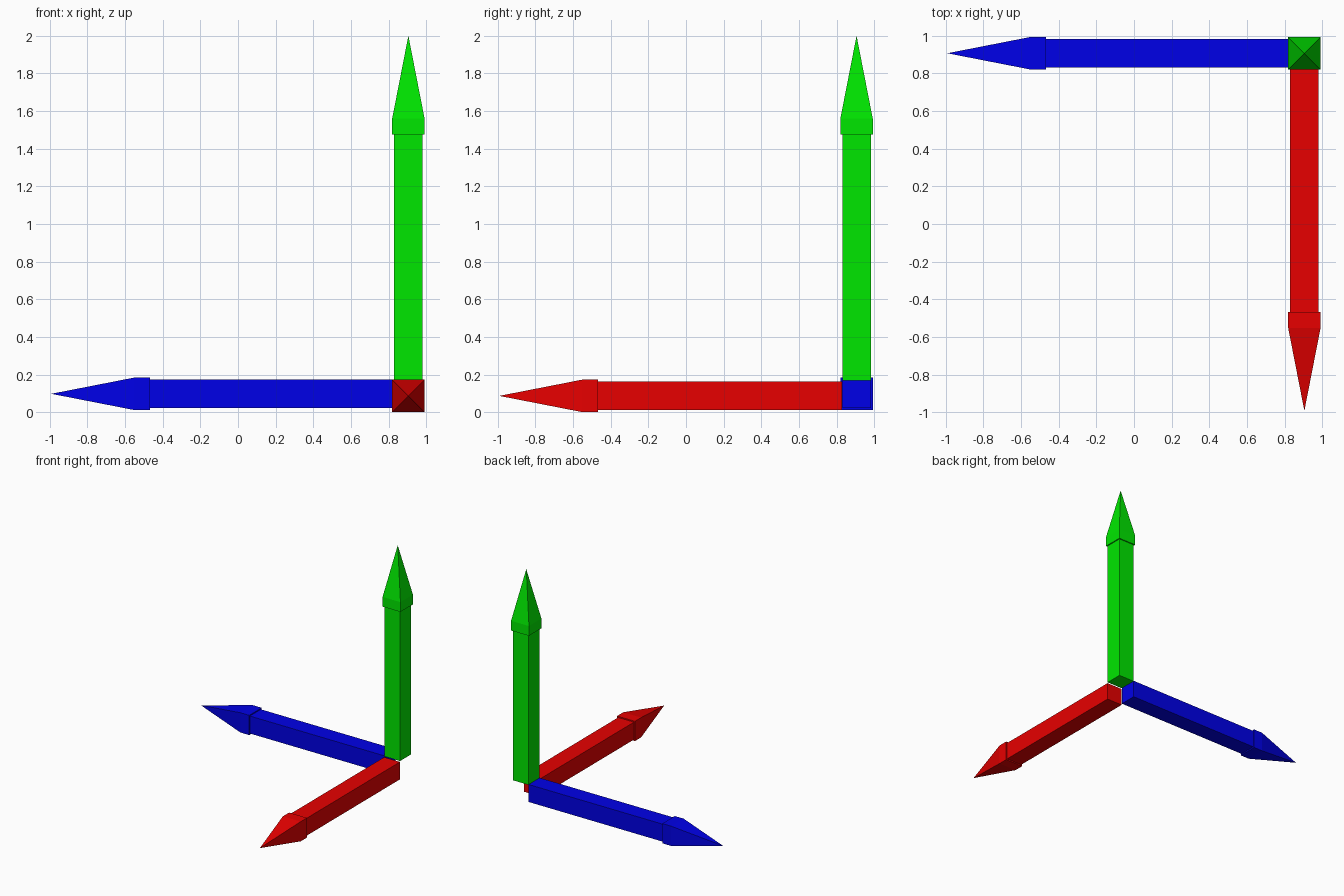
import bpy, bmesh
from mathutils import Vector

if "Cube" in bpy.data.objects:
    bpy.data.objects.remove(bpy.data.objects["Cube"])

SHAFT, HEAD = 0.076, 0.086   # half widths


def material(name, rgb):
    m = bpy.data.materials.new(name)
    m.diffuse_color = (*rgb, 1.0)
    m.use_nodes = True
    m.node_tree.nodes["Principled BSDF"].inputs["Base Color"].default_value = m.diffuse_color
    return m


def square_sweep(name, start, direction, stations, mat):
    """Square section lofted along a direction; a zero half width makes a point."""
    d = Vector(direction)
    u = Vector((d.y, d.z, d.x))
    v = d.cross(u)
    bm = bmesh.new()
    rings = []
    for dist, half in stations:
        c = Vector(start) + d * dist
        if half == 0:
            rings.append([bm.verts.new(c)])
        else:
            rings.append([bm.verts.new(c + u * a * half + v * b * half)
                          for a, b in ((-1, -1), (1, -1), (1, 1), (-1, 1))])
    bm.faces.new(rings[0][::-1])
    for lo, hi in zip(rings, rings[1:]):
        for i in range(4):
            j = (i + 1) % 4
            if len(hi) == 1:
                bm.faces.new((lo[i], lo[j], hi[0]))
            else:
                bm.faces.new((lo[i], lo[j], hi[j], hi[i]))
    if len(rings[-1]) == 4:
        bm.faces.new(rings[-1])
    bmesh.ops.recalc_face_normals(bm, faces=bm.faces)
    me = bpy.data.meshes.new(name)
    bm.to_mesh(me)
    bm.free()
    me.materials.append(mat)
    ob = bpy.data.objects.new(name, me)
    bpy.context.collection.objects.link(ob)


def arrow(name, start, direction, length, mat):
    neck, shoulder = length - 0.525, length - 0.44
    square_sweep(name + "_shaft", start, direction,
                 [(0, SHAFT), (neck, SHAFT)], mat)
    square_sweep(name + "_head", start, direction,
                 [(neck, HEAD), (shoulder, HEAD), (length, 0)], mat)


# Three arrows meeting at one corner
arrow("up_arrow", (0.905, 0.906, 0.17), (0, 0, 1), 1.83,
      material("green", (0.0, 0.8, 0.0)))
arrow("side_arrow", (0.828, 0.907, 0.098), (-1, 0, 0), 1.82,
      material("blue", (0.0, 0.0, 0.8)))
arrow("front_arrow", (0.905, 0.828, 0.087), (0, -1, 0), 1.82,
      material("red", (0.8, 0.0, 0.0)))
